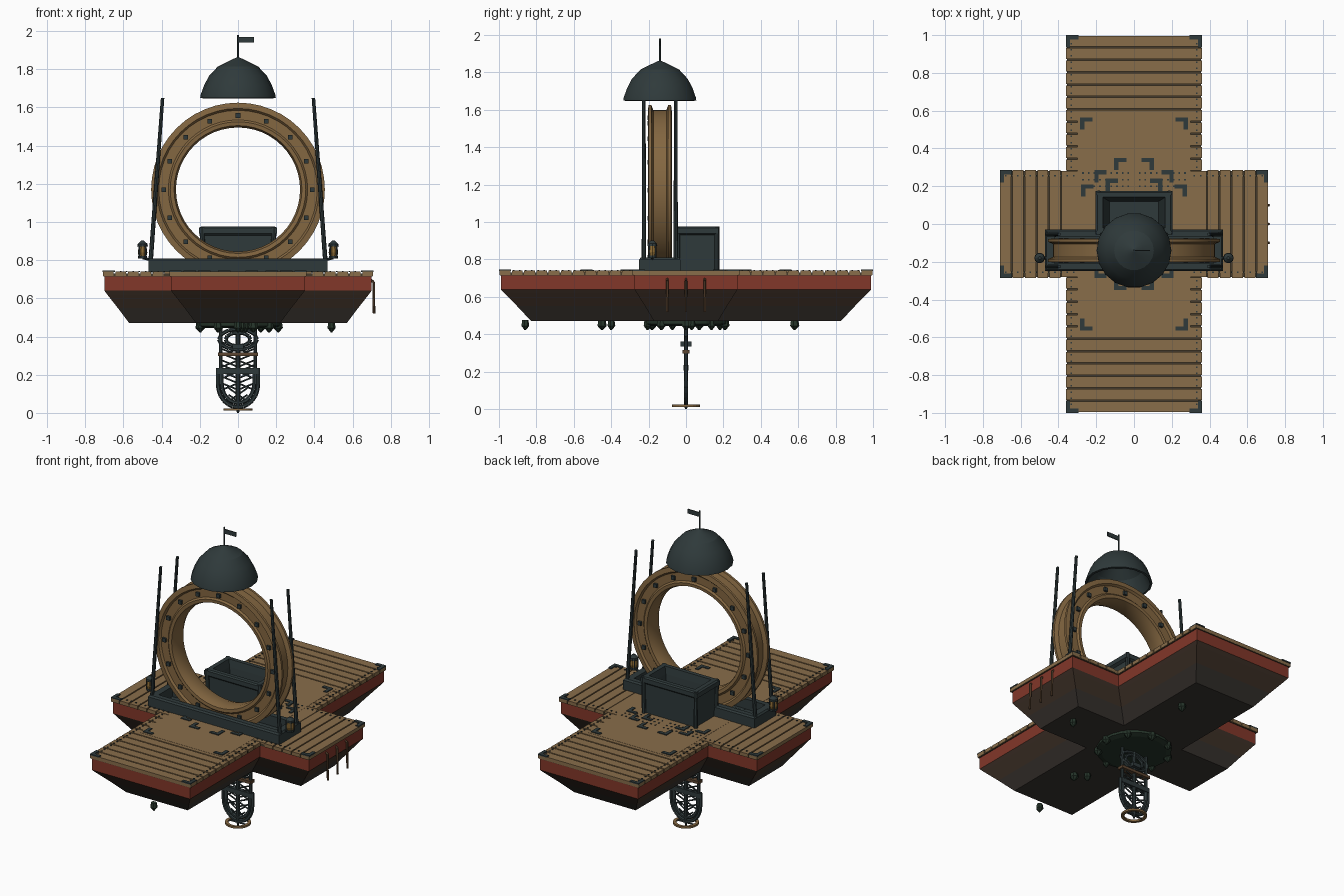
import bpy, bmesh, math
from mathutils import Vector, Matrix

if "Cube" in bpy.data.objects:
    bpy.data.objects.remove(bpy.data.objects["Cube"])


def material(name, hexcode):
    vals = [int(hexcode[i:i + 2], 16) / 255 for i in (0, 2, 4)]
    col = [((v + 0.055) / 1.055) ** 2.4 for v in vals] + [1]
    m = bpy.data.materials.new(name)
    m.use_nodes = True
    m.diffuse_color = col
    m.node_tree.nodes["Principled BSDF"].inputs["Base Color"].default_value = col
    return m


DECK = material("deck wood", "886d4a")
RIM = material("wheel wood", "846741")
RED = material("red paint", "823729")
HULL = material("hull brown", "42342a")
KEEL = material("keel dark brown", "39342f")
IRON = material("dark iron", "2f3a3b")
MOSS = material("moss green", "26352a")
SEAM = material("seam brown", "433a2c")
WOOD = material("mid brown wood", "5c4530")
AMBER = material("amber glass", "8a6a34")


def finish(bm, name, mats, smooth=0):
    bmesh.ops.recalc_face_normals(bm, faces=bm.faces)
    me = bpy.data.meshes.new(name)
    bm.to_mesh(me)
    bm.free()
    ob = bpy.data.objects.new(name, me)
    bpy.context.collection.objects.link(ob)
    for m in mats:
        me.materials.append(m)
    if smooth:
        bpy.ops.object.select_all(action='DESELECT')
        ob.select_set(True)
        bpy.context.view_layer.objects.active = ob
        bpy.ops.object.shade_smooth_by_angle(angle=math.radians(smooth))
    return ob


def box(bm, x0, x1, y0, y1, z0, z1):
    c = Vector(((x0 + x1) / 2, (y0 + y1) / 2, (z0 + z1) / 2))
    s = Matrix.Diagonal((abs(x1 - x0), abs(y1 - y0), abs(z1 - z0), 1))
    bmesh.ops.create_cube(bm, size=1, matrix=Matrix.Translation(c) @ s)


def bar(bm, a, b, r, r2=None, n=8):
    a, b = Vector(a), Vector(b)
    d = b - a
    m = Matrix.Translation((a + b) / 2) @ d.to_track_quat('Z', 'Y').to_matrix().to_4x4()
    bmesh.ops.create_cone(bm, cap_ends=True, segments=n, radius1=r,
                          radius2=r if r2 is None else r2, depth=d.length, matrix=m)


def path(bm, pts, r, n=6):
    for a, b in zip(pts, pts[1:]):
        bar(bm, a, b, r, n=n)


def loft(bm, loops, closed=False, caps=True, bands=None):
    """Join matching point loops with quads; bands gives a material per strip."""
    rows = [[bm.verts.new(p) for p in lp] for lp in loops]
    pairs = list(zip(rows, rows[1:])) + ([(rows[-1], rows[0])] if closed else [])
    for k, (a, b) in enumerate(pairs):
        for i in range(len(a)):
            j = (i + 1) % len(a)
            f = bm.faces.new((a[i], a[j], b[j], b[i]))
            f.material_index = bands[k] if bands else 0
    if caps and not closed:
        bm.faces.new(rows[0])
        bm.faces.new(rows[-1]).material_index = bands[-1] if bands else 0


def rect(hx, hy, z, cx=0, cy=0):
    return [(cx + sx * hx, cy + sy * hy, z) for sx, sy in ((-1, -1), (1, -1), (1, 1), (-1, 1))]


def circle(r, h, n, c, axis='z'):
    ang = [2 * math.pi * i / n for i in range(n)]
    if axis == 'z':
        return [(c[0] + r * math.cos(t), c[1] + r * math.sin(t), c[2] + h) for t in ang]
    return [(c[0] + r * math.cos(t), c[1] + h, c[2] + r * math.sin(t)) for t in ang]


# Two crossed hulls with painted bands
for name, hx, hy in (("long_hull", 0.35, 0.99), ("cross_hull", 0.70, 0.275)):
    bm = bmesh.new()
    steps = ((0, 0.72), (0, 0.64), (0.015, 0.62), (0.07, 0.55), (0.13, 0.47))
    loft(bm, [rect(hx - d, hy - d * (1.25 if hy > hx else 0.8), z) for d, z in steps],
         bands=(0, 1, 1, 2))
    finish(bm, name, [RED, HULL, KEEL])

# Deck: dark underlay, planks and central boards
bm = bmesh.new()
box(bm, -0.355, 0.355, -0.995, 0.995, 0.715, 0.73)
box(bm, -0.705, 0.705, -0.28, 0.28, 0.715, 0.73)
finish(bm, "deck_underlay", [SEAM])

bm = bmesh.new()
step, gap = 0.0655, 0.004
for s in (-1, 1):
    for i in range(11):
        a = 0.28 + i * step
        box(bm, -0.36, 0.36, s * (a + gap), s * (a + step - gap), 0.717, 0.74)
    for i in range(5):
        a = 0.385 + i * step
        box(bm, s * (a + gap), s * (a + step - gap), -0.285, 0.285, 0.717, 0.74)
box(bm, -0.385, 0.385, -0.28, 0.28, 0.72, 0.74)
box(bm, -0.30, 0.30, -0.58, 0.58, 0.72, 0.741)
finish(bm, "deck_planks", [DECK])


# Iron corner brackets and nails
bm = bmesh.new()


def bracket(x, y, size, w):
    sx, sy = math.copysign(1, x), math.copysign(1, y)
    box(bm, x, x - sx * size, y, y - sy * w, 0.738, 0.746)
    box(bm, x, x - sx * w, y, y - sy * size, 0.738, 0.746)


for sx in (-1, 1):
    for sy in (-1, 1):
        for x, y in ((0.36, 1.0), (0.71, 0.285), (0.285, 0.565), (0.105, 0.35),
                     (0.21, 0.285), (0.28, 0.21), (0.15, 0.24)):
            bracket(sx * x, sy * y, 0.065, 0.022)
        for i in range(22):
            y = sy * (0.30 + i * step / 2)
            box(bm, sx * 0.328, sx * 0.336, y - 0.004, y + 0.004, 0.739, 0.744)
        for i in range(12):
            x = sx * (0.32 + i * step / 2)
            box(bm, x - 0.004, x + 0.004, sy * 0.252, sy * 0.26, 0.739, 0.744)
    for i in range(9):
        for j in range(3):
            x, y = sx * (0.03 + i * 0.03), 0.20 + j * 0.035
            box(bm, x - 0.004, x + 0.004, y - 0.004, y + 0.004, 0.739, 0.744)
finish(bm, "deck_brackets_and_nails", [IRON])

# Wheel cradle: an open frame
WY = -0.14
bm = bmesh.new()
loft(bm, [rect(hx, hy, z, 0, WY) for hx, hy, z in
          ((0.47, 0.11, 0.735), (0.47, 0.11, 0.80), (0.462, 0.102, 0.81),
           (0.42, 0.07, 0.81), (0.42, 0.07, 0.745))])
finish(bm, "wheel_cradle", [IRON])

# Great wheel: grooved rim turned about the y axis
C = (0, WY, 1.17)
half = [(0.43, 0.012), (0.43, 0.035), (0.455, 0.045), (0.455, 0.06), (0.425, 0.064),
        (0.415, 0.052), (0.365, 0.052), (0.355, 0.062), (0.335, 0.06), (0.325, 0.03)]
profile = half + [(r, -h) for r, h in reversed(half)]
bm = bmesh.new()
loft(bm, [circle(r, h, 48, C, 'y') for r, h in profile], closed=True)
finish(bm, "great_wheel", [RIM], 25)

bm = bmesh.new()
for i in range(16):
    t = i * math.pi / 8
    x, z = 0.388 * math.cos(t), C[2] + 0.388 * math.sin(t)
    for s in (-1, 1):
        box(bm, x - 0.012, x + 0.012, WY + s * 0.048, WY + s * 0.066, z - 0.012, z + 0.012)
finish(bm, "wheel_bolts", [IRON])

# Four leaning poles
bm = bmesh.new()
for sx in (-1, 1):
    for y in (WY - 0.085, WY + 0.085):
        bar(bm, (sx * 0.458, y, 0.79), (sx * 0.395, y, 1.65), 0.012, 0.009)
finish(bm, "poles", [IRON], 30)

# Domed canopy with mast and pennant
bm = bmesh.new()
dome = [(0.18, 1.66), (0.185, 1.648), (0.198, 1.65), (0.196, 1.665), (0.178, 1.715),
        (0.152, 1.765), (0.105, 1.815), (0.05, 1.842), (0.008, 1.862)]
under = [(0.01, 1.83), (0.09, 1.80), (0.14, 1.75)]
loft(bm, [circle(r, z, 18, (0, WY, 0)) for r, z in under + dome])
finish(bm, "canopy", [IRON], 20)
bm = bmesh.new()
bar(bm, (0, WY, 1.85), (0, WY, 1.98), 0.005)
box(bm, 0, 0.085, WY - 0.003, WY + 0.003, 1.94, 1.968)
finish(bm, "mast_and_pennant", [IRON])

# Open bin behind the wheel
bm = bmesh.new()
loft(bm, [rect(hx, hy, z, 0, 0.06) for hx, hy, z in
          ((0.18, 0.10, 0.735), (0.185, 0.105, 0.93), (0.203, 0.115, 0.94),
           (0.203, 0.115, 0.968), (0.193, 0.108, 0.976), (0.165, 0.082, 0.976),
           (0.155, 0.075, 0.93), (0.13, 0.06, 0.77))])
for sx in (-1, 1):
    for y in (-0.045, 0.165):
        bar(bm, (sx * 0.185, y, 0.74), (sx * 0.188, y, 0.975), 0.013)
finish(bm, "bin", [IRON])

# Side lanterns
for s, side in ((1, "left"), (-1, "right")):
    c = (s * 0.5, WY - 0.04, 0)
    bm = bmesh.new()
    loft(bm, [circle(r, z, 10, c) for r, z in ((0.02, 0.82), (0.025, 0.84), (0.02, 0.875))])
    finish(bm, side + "_lantern_glass", [AMBER])
    bm = bmesh.new()
    loft(bm, [circle(r, z, 10, c) for r, z in ((0.028, 0.872), (0.026, 0.885), (0.008, 0.902))])
    loft(bm, [circle(r, z, 10, c) for r, z in ((0.024, 0.808), (0.024, 0.822))])
    for k in range(4):
        t = k * math.pi / 2 + math.pi / 4
        x, y = c[0] + 0.024 * math.cos(t), c[1] + 0.024 * math.sin(t)
        bar(bm, (x, y, 0.815), (x, y, 0.88), 0.004)
    bar(bm, (s * 0.45, c[1], 0.80), (c[0], c[1], 0.812), 0.007)
    finish(bm, side + "_lantern_frame", [IRON])

# Three hanging ropes on the left end
bm = bmesh.new()
for y in (-0.1, 0, 0.1):
    path(bm, [(0.69, y, 0.70), (0.711, y, 0.685), (0.711, y, 0.60), (0.713, y, 0.52)], 0.007)
finish(bm, "side_ropes", [WOOD])

# Mossy disc and growths under the hull
bm = bmesh.new()
loft(bm, [circle(r, z, 24, (0, 0, 0)) for r, z in ((0.22, 0.475), (0.22, 0.455), (0.19, 0.445))])
lumps = [(0, -0.86), (0.08, -0.45), (0.02, -0.40), (0.12, 0.58), (0.49, 0.03)]
lumps += [(0.21 * math.cos(k * 0.7), 0.21 * math.sin(k * 0.7)) for k in range(9)]
for k, (x, y) in enumerate(lumps):
    r = 0.022 + 0.004 * (k % 2)
    bar(bm, (x, y, 0.475), (x, y, 0.445), r * 0.8, r, n=7)
    bar(bm, (x, y, 0.445), (x, y, 0.422), r, 0.004, n=7)
finish(bm, "moss_growths", [MOSS])

# Hanging lattice frame
bm = bmesh.new()
arc = [math.pi * (1 + i / 12) for i in range(13)]
for r in (0.105, 0.085):
    u = [(r * math.cos(t), 0, 0.15 + r * 1.15 * math.sin(t)) for t in arc]
    path(bm, [(-r, 0, 0.235)] + u + [(r, 0, 0.235)], 0.011)
for r in (0.10, 0.065):
    path(bm, [(r * math.cos(2 * t), 0, 0.385 + 0.55 * r * math.sin(2 * t)) for t in arc], 0.01)
for sx in (-1, 1):
    bar(bm, (sx * 0.09, 0, 0.15), (sx * 0.09, 0, 0.46), 0.01)
    for k in range(5):
        z = 0.06 + 0.06 * k
        w = 0.05 if k == 0 else 0.085
        bar(bm, (-sx * w, 0, z), (sx * w, 0, z + 0.07), 0.005, n=5)
        bar(bm, (0, 0, z), (sx * w, 0, z + 0.035), 0.005, n=5)
bar(bm, (0, 0, 0.02), (0, 0, 0.46), 0.012)
box(bm, -0.105, 0.105, -0.014, 0.014, 0.205, 0.235)
box(bm, -0.03, 0.03, -0.03, 0.03, 0.335, 0.36)
finish(bm, "hanging_lattice", [IRON])

bm = bmesh.new()
box(bm, -0.105, 0.105, -0.02, 0.02, 0.298, 0.316)
finish(bm, "lattice_crossbar", [WOOD])

# Flat hoop at the foot
bm = bmesh.new()
loft(bm, [circle(r, z, 24, (0, 0, 0)) for r, z in
          ((0.076, 0.012), (0.076, 0.024), (0.058, 0.024), (0.058, 0.012))], closed=True)
finish(bm, "foot_hoop", [RIM])
bm = bmesh.new()
bar(bm, (-0.062, 0, 0.018), (0.062, 0, 0.018), 0.005)
bar(bm, (0, 0, 0), (0, 0, 0.04), 0.006, 0.012)
finish(bm, "foot_spike", [IRON])
